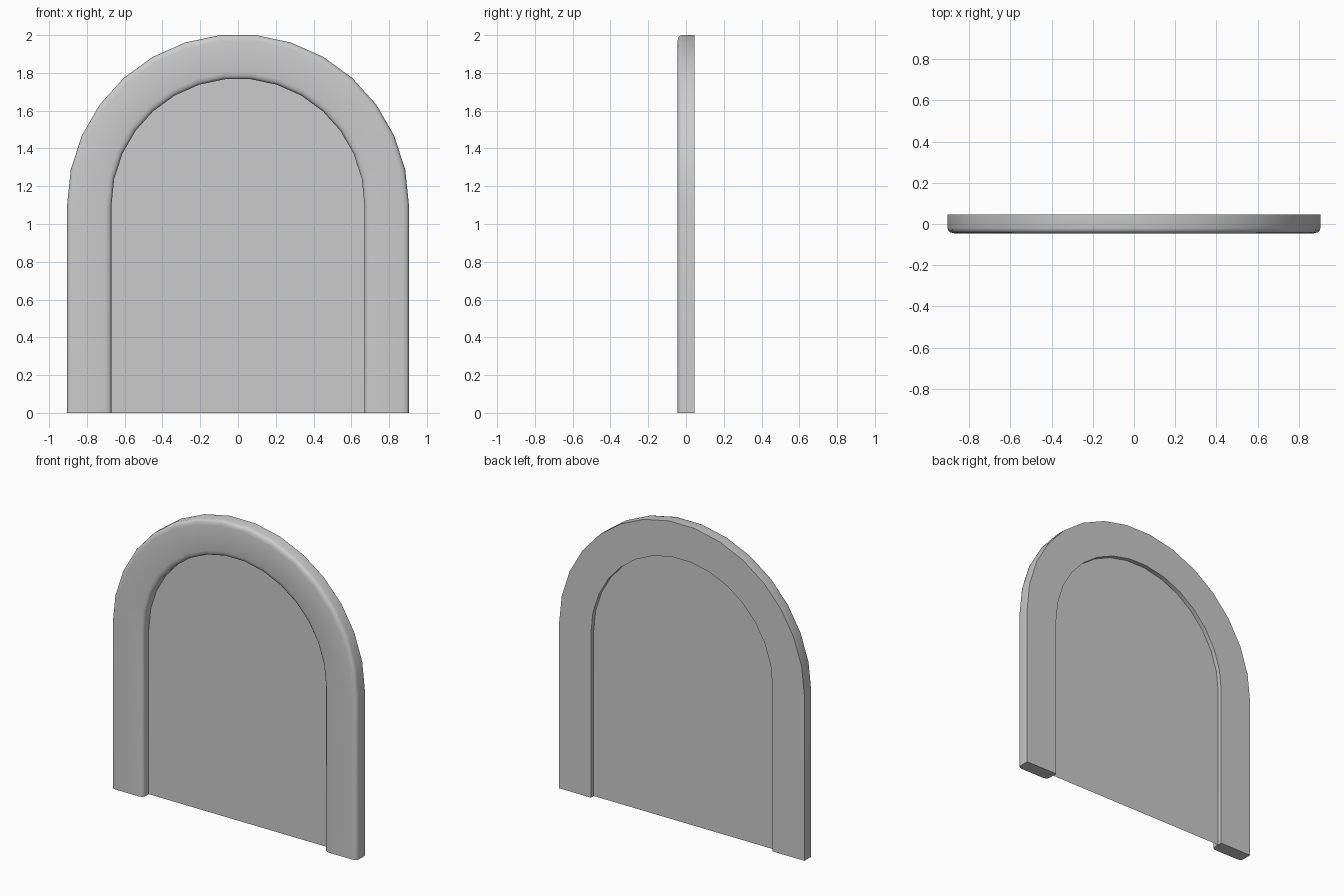
import bpy
import math

cube = bpy.data.objects.get("Cube")
if cube:
    bpy.data.objects.remove(cube, do_unlink=True)

OUTER, INNER = 0.905, 0.67
SPRING = 1.1        # height where the arch begins
SEGMENTS = 15
FRONT, BACK = -0.045, 0.045
PANEL_Y = 0.016

grey = bpy.data.materials.new("plain_grey")
grey.use_nodes = True
colour = (0.6, 0.6, 0.6, 1)
grey.diffuse_color = colour
grey.node_tree.nodes["Principled BSDF"].inputs["Base Color"].default_value = colour


def arch(radius, y):
    """Points up the right leg, round the arch and down the left leg."""
    points = [(radius, y, 0)]
    for i in range(SEGMENTS + 1):
        a = math.pi * i / SEGMENTS
        points.append((radius * math.cos(a), y, SPRING + radius * math.sin(a)))
    return points + [(-radius, y, 0)]


def build(name, verts, faces):
    mesh = bpy.data.meshes.new(name)
    mesh.from_pydata(verts, [], faces)
    mesh.materials.append(grey)
    obj = bpy.data.objects.new(name, mesh)
    bpy.context.collection.objects.link(obj)
    return obj


# Frame cross-section: flat back, rounded front edges
rounding = [(0, BACK), (0, -0.02), (0.004, -0.033), (0.013, -0.041), (0.032, FRONT)]
section = [(OUTER - d, y) for d, y in rounding]
section += [(INNER + d, y) for d, y in reversed(rounding)]

# Arched frame: the section swept along the arch, with closed feet
rails = [arch(r, y) for r, y in section]
count, length = len(rails), len(rails[0])
verts = [p for rail in rails for p in rail]
faces = []
for j in range(count):
    k = (j + 1) % count
    for i in range(length - 1):
        faces.append((j * length + i, j * length + i + 1,
                      k * length + i + 1, k * length + i))
faces.append([j * length for j in range(count)])
faces.append([j * length + length - 1 for j in reversed(range(count))])
frame = build("arch_frame", verts, faces)

# Thin recessed panel filling the opening
outline = arch(INNER, PANEL_Y)
panel = build("back_panel", outline, [list(reversed(range(len(outline))))])

# Consistent outward normals and smooth rounded edges
bpy.ops.object.select_all(action="DESELECT")
frame.select_set(True)
bpy.context.view_layer.objects.active = frame
bpy.ops.object.mode_set(mode="EDIT")
bpy.ops.mesh.select_all(action="SELECT")
bpy.ops.mesh.normals_make_consistent(inside=False)
bpy.ops.object.mode_set(mode="OBJECT")
bpy.ops.object.shade_smooth_by_angle(angle=math.radians(40))
